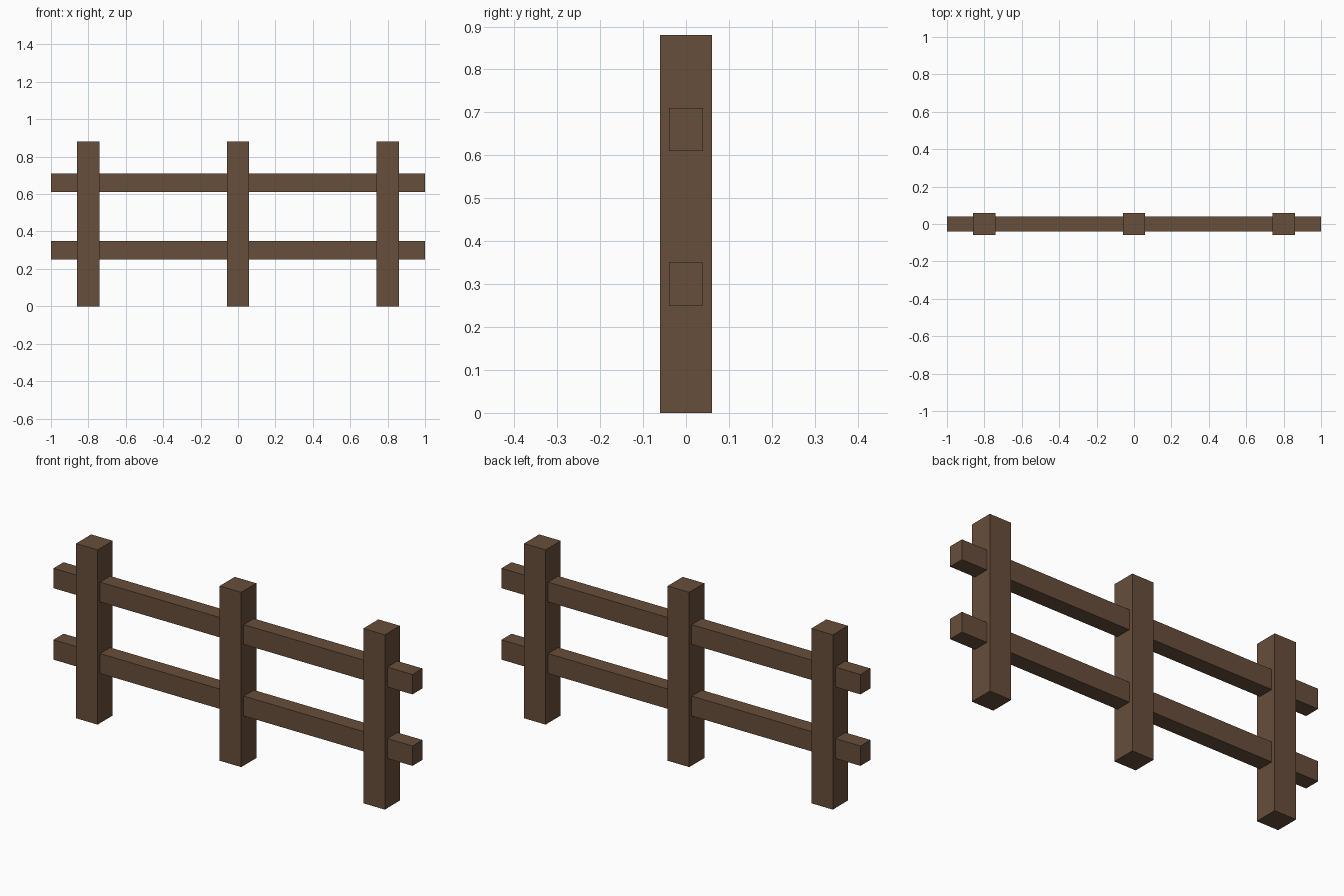
import bpy

cube = bpy.data.objects.get("Cube")
if cube:
    bpy.data.objects.remove(cube, do_unlink=True)

# Single brown wood colour
wood = bpy.data.materials.new("brown_wood")
wood.use_nodes = True
colour = (0.135, 0.077, 0.043, 1.0)
wood.diffuse_color = colour
shader = wood.node_tree.nodes["Principled BSDF"]
shader.inputs["Base Color"].default_value = colour
shader.inputs["Roughness"].default_value = 0.9


def beam(name, size, centre):
    """Flat-sided timber with its size baked into the mesh."""
    bpy.ops.mesh.primitive_cube_add(size=1, location=centre)
    obj = bpy.context.object
    obj.name = obj.data.name = name
    obj.scale = size
    bpy.ops.object.transform_apply(location=False, rotation=False, scale=True)
    obj.data.materials.append(wood)
    return obj


POST_WIDTH, POST_HEIGHT = 0.12, 0.88
RAIL_LENGTH, RAIL_DEPTH, RAIL_HEIGHT = 2.0, 0.08, 0.10

# Upright posts
for side, x in (("right", -0.8), ("middle", 0), ("left", 0.8)):
    beam(f"{side}_post", (POST_WIDTH, POST_WIDTH, POST_HEIGHT), (x, 0, POST_HEIGHT / 2))

# Horizontal rails running through the posts
for level, z in (("lower", 0.30), ("upper", 0.66)):
    beam(f"{level}_rail", (RAIL_LENGTH, RAIL_DEPTH, RAIL_HEIGHT), (0, 0, z))
